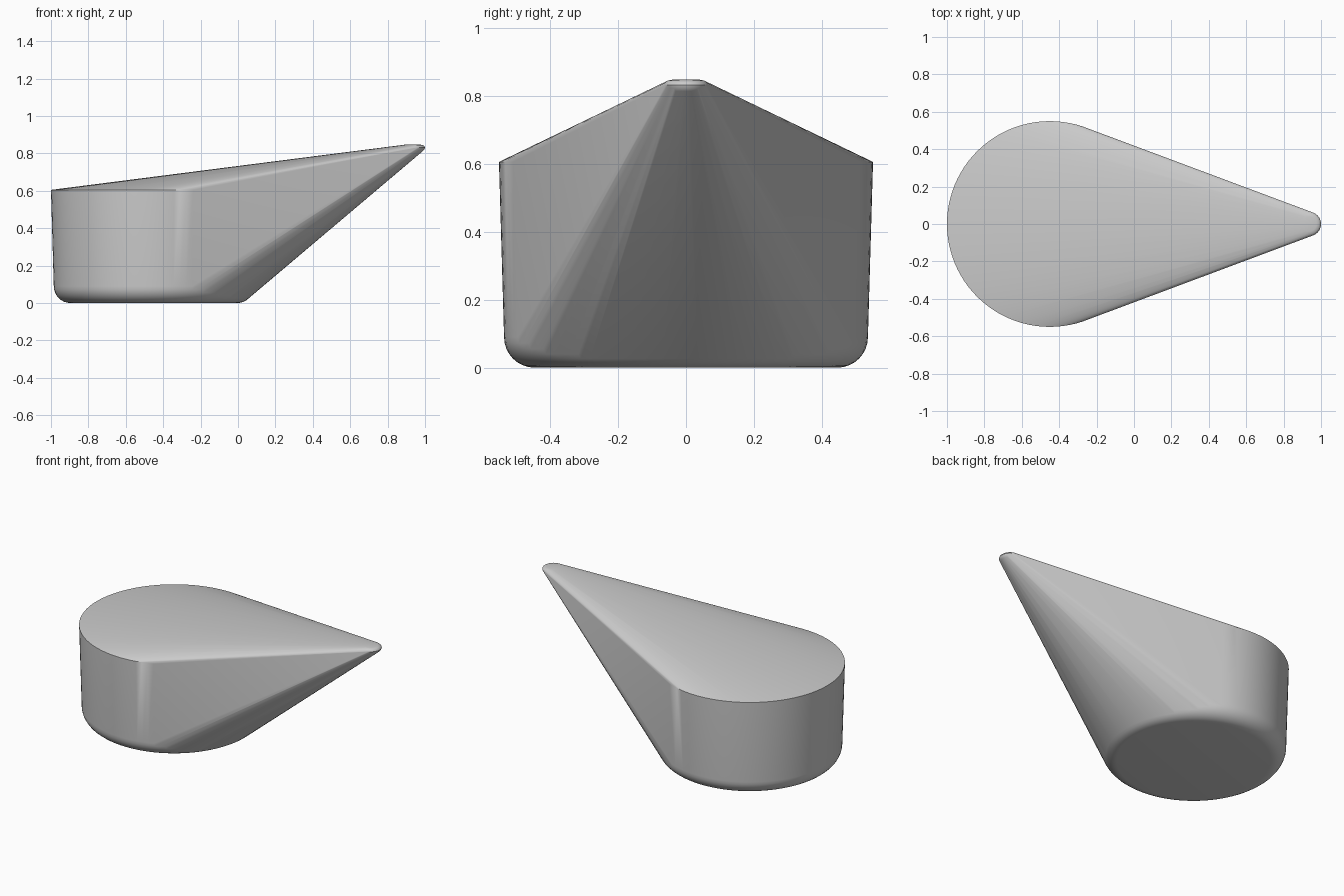
import bpy
import bmesh
from math import cos, sin, pi, radians

if "Cube" in bpy.data.objects:
    bpy.data.objects.remove(bpy.data.objects["Cube"], do_unlink=True)

SEGMENTS = 96

# Plain grey material
grey = bpy.data.materials.new("plain_grey")
grey.use_nodes = True
colour = (0.6, 0.6, 0.6, 1)
grey.diffuse_color = colour
grey.node_tree.nodes["Principled BSDF"].inputs["Base Color"].default_value = colour

bm = bmesh.new()


def ring(x, radius, z, count=SEGMENTS):
    """Add a level circle of points."""
    for i in range(count):
        a = 2 * pi * i / count
        bm.verts.new((x + radius * cos(a), radius * sin(a), z))


# Round foot with a filleted lower edge
FOOT_X, FILLET = -0.45, 0.09
for step in range(9):
    a = pi / 2 * step / 8
    ring(FOOT_X, 0.445 + FILLET * sin(a), FILLET * (1 - cos(a)))

# Sharp upper rim
ring(FOOT_X, 0.55, 0.605)

# Small rounded tip
for radius, z in ((0.04, 0.847), (0.054, 0.844), (0.062, 0.838),
                  (0.065, 0.831), (0.062, 0.822), (0.054, 0.813), (0.04, 0.807)):
    ring(0.935, radius, z, 32)

# Stretch one skin around the foot, the rim and the tip
hull = bmesh.ops.convex_hull(bm, input=bm.verts[:], use_existing_faces=False)
spare = {g for g in hull["geom_interior"] + hull["geom_unused"]
         if isinstance(g, bmesh.types.BMVert)}
bmesh.ops.delete(bm, geom=list(spare), context='VERTS')
bmesh.ops.dissolve_limit(bm, angle_limit=radians(0.1), verts=bm.verts[:], edges=bm.edges[:])
bmesh.ops.recalc_face_normals(bm, faces=bm.faces[:])

mesh = bpy.data.meshes.new("pointed_body")
bm.to_mesh(mesh)
bm.free()
mesh.materials.append(grey)
body = bpy.data.objects.new("pointed_body", mesh)
bpy.context.collection.objects.link(body)

# Smooth skin that keeps the rim crisp
bpy.ops.object.select_all(action='DESELECT')
body.select_set(True)
bpy.context.view_layer.objects.active = body
bpy.ops.object.shade_smooth_by_angle(angle=radians(30))
